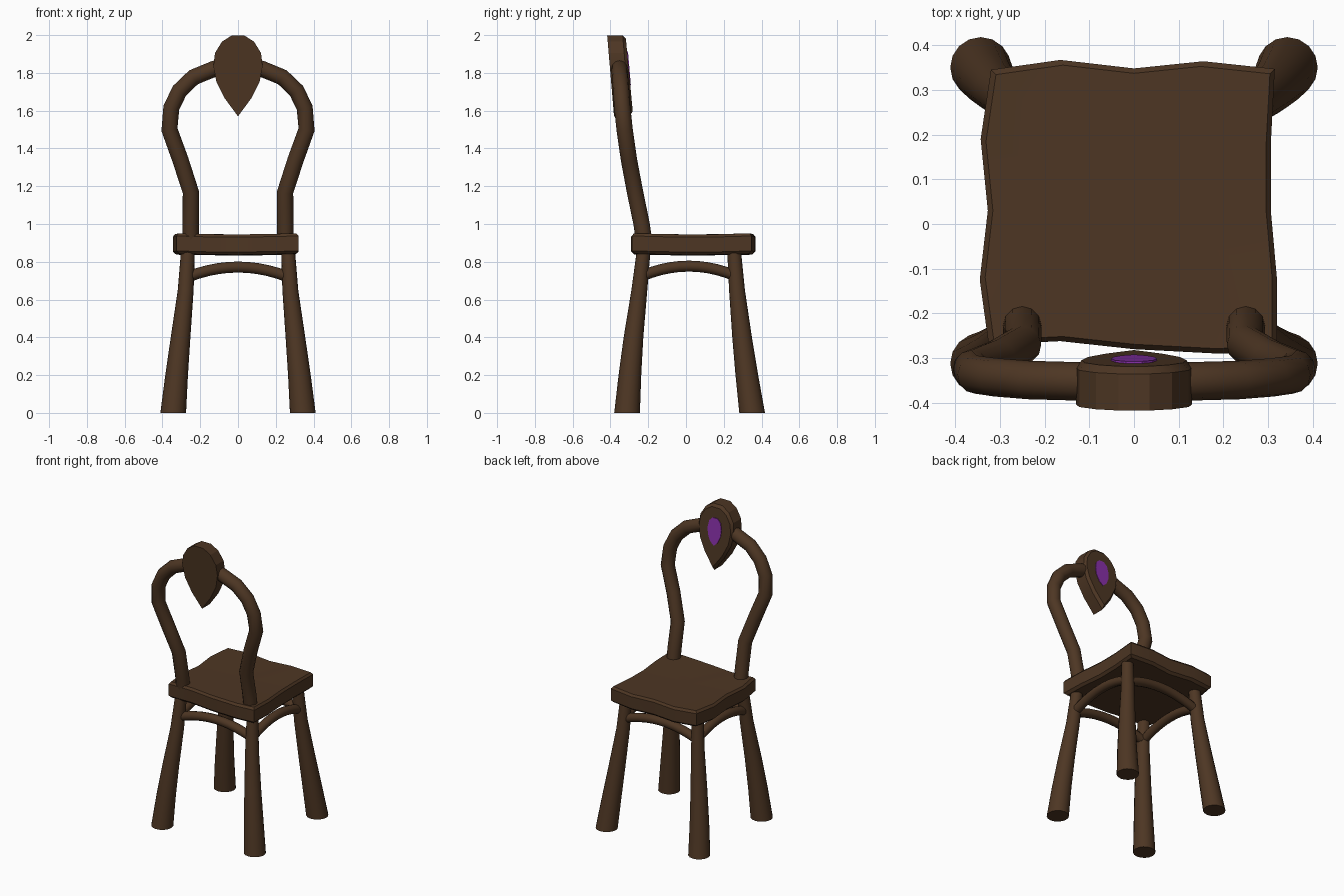
import bpy, bmesh, math
from mathutils import Vector

if "Cube" in bpy.data.objects:
    bpy.data.objects.remove(bpy.data.objects["Cube"])


def material(name, color):
    m = bpy.data.materials.new(name)
    m.diffuse_color = (*color, 1)
    m.use_nodes = True
    m.node_tree.nodes["Principled BSDF"].inputs["Base Color"].default_value = m.diffuse_color
    return m


WOOD = material("dark wood", (0.075, 0.037, 0.017))
PURPLE = material("purple gem", (0.25, 0.03, 0.40))


def finish(name, bm, mat, angle=35):
    bmesh.ops.recalc_face_normals(bm, faces=bm.faces)
    me = bpy.data.meshes.new(name)
    bm.to_mesh(me)
    bm.free()
    me.materials.append(mat)
    ob = bpy.data.objects.new(name, me)
    bpy.context.collection.objects.link(ob)
    bpy.ops.object.select_all(action='DESELECT')
    ob.select_set(True)
    bpy.context.view_layer.objects.active = ob
    if angle:
        bpy.ops.object.shade_smooth_by_angle(angle=math.radians(angle))
    return ob


def skin(bm, rings):
    """Join equal rings of points with quads and return their vertices."""
    rows = [[bm.verts.new(p) for p in r] for r in rings]
    n = len(rows[0])
    for a, b in zip(rows, rows[1:]):
        for i in range(n):
            j = (i + 1) % n
            bm.faces.new((a[i], a[j], b[j], b[i]))
    return rows


def tube(name, path, radii, side=None, sides=12):
    """Tube along a path; side is the fixed cross direction, None keeps rings level."""
    pts = [Vector(p) for p in path]
    rings = []
    for i, p in enumerate(pts):
        if side is None:
            u, v = Vector((1, 0, 0)), Vector((0, 1, 0))
        else:
            t = (pts[min(i + 1, len(pts) - 1)] - pts[max(i - 1, 0)]).normalized()
            u = t.cross(Vector(side)).normalized()
            v = t.cross(u)
        rings.append([p + radii[i] * (u * math.cos(2 * math.pi * k / sides)
                                      + v * math.sin(2 * math.pi * k / sides))
                      for k in range(sides)])
    bm = bmesh.new()
    rows = skin(bm, rings)
    bm.faces.new(rows[0])
    bm.faces.new(rows[-1])
    return finish(name, bm, WOOD, 45)


# Seat: uneven hand-cut board, softened rim, slightly sagging
outline = [(-.32, .345), (-.165, .367), (0, .348), (.155, .364), (.315, .347),
           (.306, .18), (.306, .03), (.32, -.125), (.32, -.285),
           (.19, -.29), (0, -.28), (-.165, -.262), (-.325, -.27),
           (-.345, -.125), (-.327, .03), (-.343, .19)]


def seat_ring(z, scale):
    ring = []
    for x, y in outline:
        px, py = x * scale, .035 + (y - .035) * scale
        edge = max(0, 1 - (x / .32) ** 2) + max(0, 1 - ((y - .035) / .315) ** 2)
        ring.append((px, py, z - .006 * edge))
    return ring


bm = bmesh.new()
rows = skin(bm, [seat_ring(.843, .95), seat_ring(.858, 1),
                 seat_ring(.937, 1), seat_ring(.951, .965)])
for row, z in ((rows[0], .833), (rows[-1], .94)):
    c = bm.verts.new((0, .035, z))
    for i in range(len(row)):
        bm.faces.new((row[i], row[(i + 1) % len(row)], c))
finish("seat", bm, WOOD, 30)

# Legs: flared and splayed
for label, ys in (("front", (-.312, -.297, -.278, -.247, -.222)),
                  ("back", (.35, .322, .297, .27, .253))):
    for s, sname in ((-1, "left"), (1, "right")):
        path = [(s * x, y, z) for x, y, z in
                zip((.343, .325, .304, .277, .264), ys, (0, .2, .4, .65, .88))]
        tube(f"{label}_leg_{sname}", path, (.068, .06, .052, .042, .036), sides=16)

# Arched stretchers under the seat
ts = [-1 + i / 5 for i in range(11)]
for label, y in (("front", -.233), ("back", .263)):
    tube(f"{label}_stretcher", [(.265 * t, y, .772 - .052 * t * t) for t in ts],
         [.029] * 11, (0, 1, 0), 10)
for s, sname in ((-1, "left"), (1, "right")):
    tube(f"{sname}_stretcher",
         [(s * .272, .015 + .248 * t, .777 - .052 * t * t) for t in ts],
         [.029] * 11, (1, 0, 0), 10)

# Backrest hoop
half = [(.25, -.218, .88), (.25, -.235, 1.0), (.25, -.27, 1.17), (.305, -.302, 1.34),
        (.363, -.325, 1.5), (.353, -.337, 1.615), (.31, -.343, 1.705),
        (.235, -.349, 1.777), (.125, -.352, 1.822)]
hoop = [(-x, y, z) for x, y, z in half] + [(0, -.354, 1.84)] + half[::-1]
tube("backrest_hoop", hoop, [.043] * len(hoop), (0, 1, 0), 12)


# Drop-shaped crest, leaning with the backrest
def mirrored(right):
    return right + [(-x, z) for x, z in reversed(right) if x > 0]


def lean(z):
    return -.357 - .085 * (z - 1.83)


drop = mirrored([(0, 1.57), (.07, 1.665), (.115, 1.755), (.13, 1.835),
                 (.122, 1.905), (.085, 1.965), (.035, 1.997)])


def crest_ring(depth, scale):
    return [(x * scale, lean(z) + depth, 1.83 + (z - 1.83) * scale) for x, z in drop]


bm = bmesh.new()
rows = skin(bm, [crest_ring(-.046, 1), crest_ring(.036, 1), crest_ring(.053, .9)])
bm.faces.new(rows[0])
bm.faces.new(rows[-1])
finish("crest", bm, WOOD, 25)

# Thin gem plate on the seat side of the crest
gem = mirrored([(0, 1.735), (.028, 1.76), (.046, 1.80), (.051, 1.845),
                (.042, 1.89), (.018, 1.914)])
bm = bmesh.new()
rows = skin(bm, [[(x, lean(z) + d, z) for x, z in gem] for d in (.049, .057)])
bm.faces.new(rows[0])
bm.faces.new(rows[-1])
finish("crest_gem", bm, PURPLE, 0)
